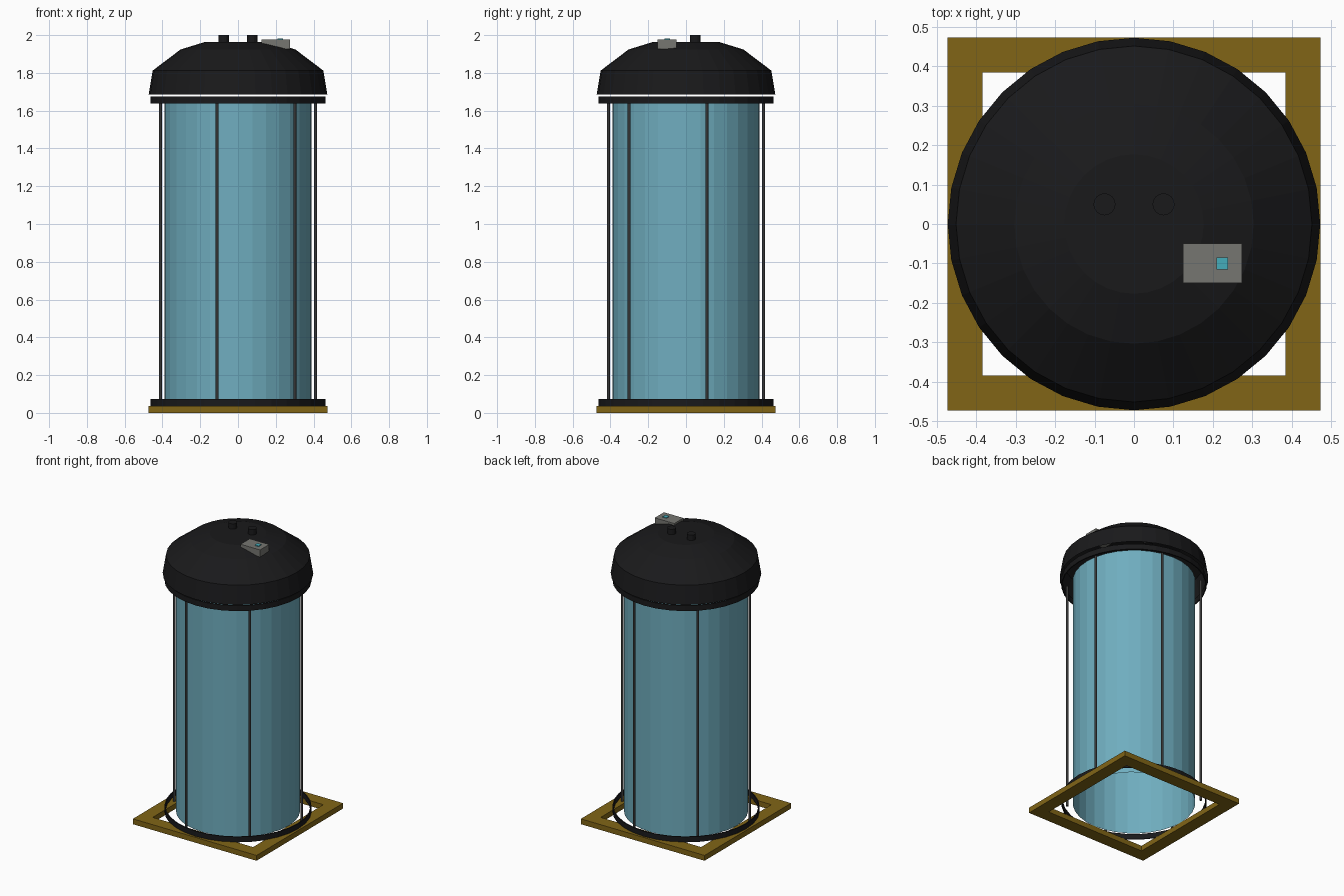
import bpy, bmesh, math

if "Cube" in bpy.data.objects:
    bpy.data.objects.remove(bpy.data.objects["Cube"])

SEGMENTS = 32


def material(name, rgb):
    m = bpy.data.materials.new(name)
    m.diffuse_color = (*rgb, 1.0)
    m.use_nodes = True
    m.node_tree.nodes["Principled BSDF"].inputs["Base Color"].default_value = m.diffuse_color
    return m


BLACK = material("black_plastic", (0.01, 0.01, 0.011))
DARK = material("dark_metal", (0.035, 0.035, 0.035))
WOOD = material("wood", (0.22, 0.13, 0.008))
GLASS = material("blue_shell", (0.16, 0.42, 0.52))
GREY = material("grey_plastic", (0.18, 0.18, 0.165))
TEAL = material("teal_button", (0.06, 0.42, 0.5))


def finish(bm, name, mat):
    bmesh.ops.recalc_face_normals(bm, faces=bm.faces[:])
    mesh = bpy.data.meshes.new(name)
    bm.to_mesh(mesh)
    bm.free()
    mesh.materials.append(mat)
    obj = bpy.data.objects.new(name, mesh)
    bpy.context.collection.objects.link(obj)
    return obj


def box(name, lo, hi, mat):
    bm = bmesh.new()
    bmesh.ops.create_cube(bm, size=1)
    for v in bm.verts:
        v.co = [(a + b) / 2 + c * (b - a) for a, b, c in zip(lo, hi, v.co)]
    return finish(bm, name, mat)


def rod(name, x, y, z0, z1, r, mat, sides):
    bm = bmesh.new()
    bmesh.ops.create_cone(bm, cap_ends=True, segments=sides,
                          radius1=r, radius2=r, depth=z1 - z0)
    bmesh.ops.translate(bm, verts=bm.verts, vec=(x, y, (z0 + z1) / 2))
    return finish(bm, name, mat)


def lathe(name, profile, mat, cap_top=False, closed=False):
    """Revolve (radius, z) points around the z axis."""
    bm = bmesh.new()
    rings = []
    for r, z in profile:
        rings.append([bm.verts.new((r * math.cos(a), r * math.sin(a), z))
                      for a in (2 * math.pi * i / SEGMENTS for i in range(SEGMENTS))])
    pairs = list(zip(rings, rings[1:]))
    if closed:
        pairs.append((rings[-1], rings[0]))
    for low, high in pairs:
        for i in range(SEGMENTS):
            j = (i + 1) % SEGMENTS
            bm.faces.new((low[i], low[j], high[j], high[i]))
    if cap_top:
        bm.faces.new(rings[-1])
    return finish(bm, name, mat)


# Square wooden base frame
OUT, INN, H = 0.474, 0.385, 0.037
for side, s in (("front", -1), ("back", 1)):
    y0, y1 = sorted((s * INN, s * OUT))
    box(side + "_base_beam", (-OUT, y0, 0), (OUT, y1, H), WOOD)
for side, s in (("left", -1), ("right", 1)):
    x0, x1 = sorted((s * INN, s * OUT))
    box(side + "_base_beam", (x0, -INN, 0), (x1, INN, H), WOOD)

# Open tube body
lathe("tube_body", [(0.39, 0.04), (0.39, 1.67)], GLASS)

# Thin hoops below and above the tube
for name, z in (("lower_hoop", 0.035), ("upper_hoop", 1.637)):
    lathe(name, [(0.455, z), (0.462, z), (0.462, z + 0.038), (0.455, z + 0.038)],
          BLACK, closed=True)

# Six upright rods
for i in range(6):
    a = math.radians(15 + 60 * i)
    rod(f"upright_rod_{i + 1}", 0.425 * math.cos(a), 0.425 * math.sin(a),
        0.037, 1.65, 0.008, DARK, 12)

# Domed lid
lathe("domed_lid", [(0.473, 1.685), (0.452, 1.812), (0.304, 1.924), (0.177, 1.963)],
      BLACK, cap_top=True)

# Two round fittings on the lid
for side, x in (("left", -0.075), ("right", 0.075)):
    rod(side + "_lid_fitting", x, 0.05, 1.94, 2.0, 0.028, BLACK, 16)

# Control box with button
box("control_box", (0.125, -0.15, 1.927), (0.274, -0.05, 1.976), GREY)
box("control_button", (0.209, -0.115, 1.97), (0.239, -0.085, 1.981), TEAL)
